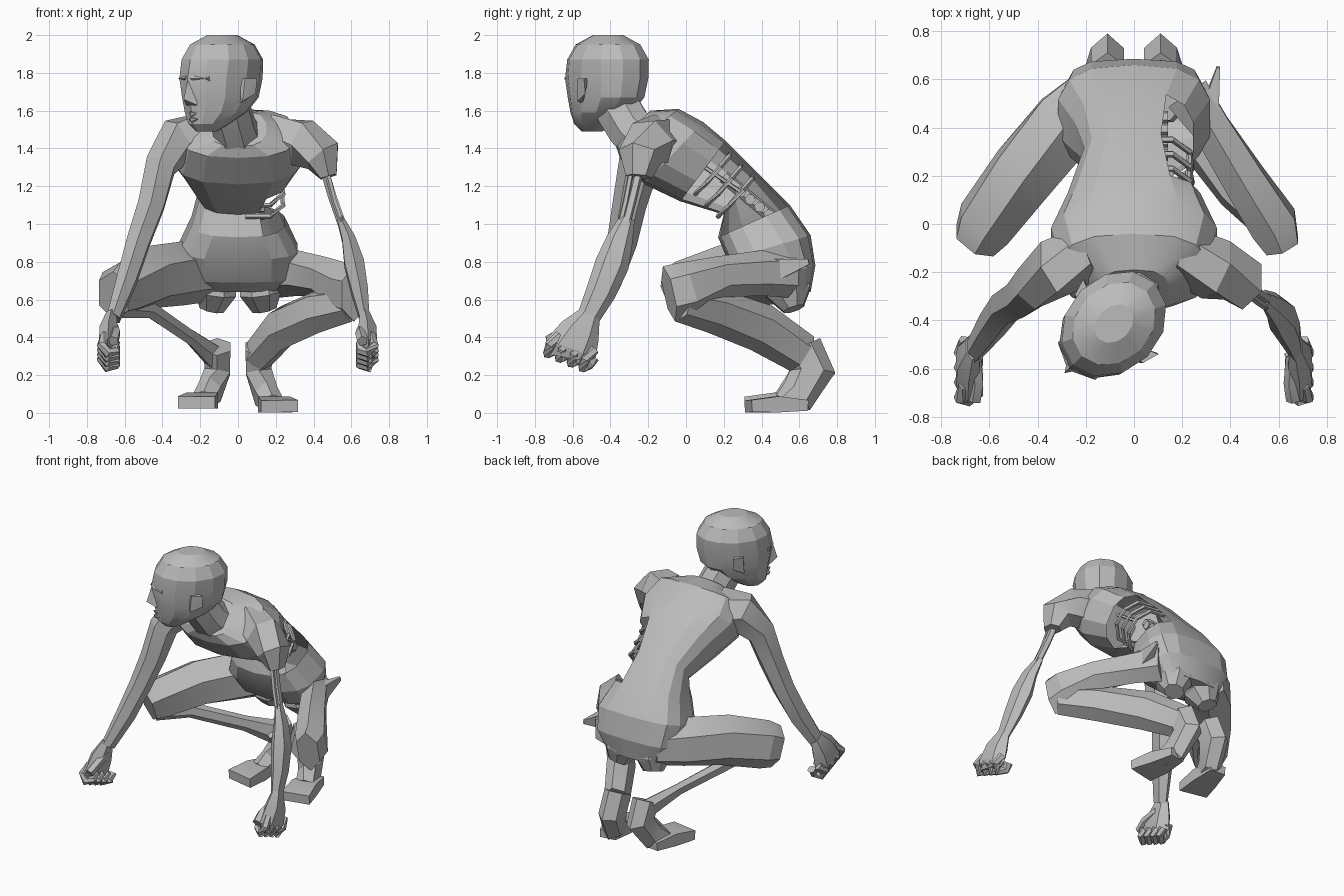
import bpy, bmesh, math
from mathutils import Vector, Matrix

cube = bpy.data.objects.get("Cube")
if cube:
    bpy.data.objects.remove(cube, do_unlink=True)

skin = bpy.data.materials.new("grey skin")
skin.use_nodes = True
GREY = (.5, .5, .5, 1)
skin.diffuse_color = GREY
skin.node_tree.nodes["Principled BSDF"].inputs["Base Color"].default_value = GREY


def finish(name, bm):
    bmesh.ops.recalc_face_normals(bm, faces=bm.faces)
    mesh = bpy.data.meshes.new(name)
    bm.to_mesh(mesh)
    bm.free()
    mesh.materials.append(skin)
    obj = bpy.data.objects.new(name, mesh)
    bpy.context.collection.objects.link(obj)
    return obj


def loft(rings):
    """Skin a list of point rings; returns the mesh and its bands of faces."""
    bm = bmesh.new()
    loops = [[bm.verts.new(p) for p in ring] for ring in rings]
    bands = []
    for low, high in zip(loops, loops[1:]):
        n = len(low)
        bands.append([bm.faces.new((low[i], low[(i + 1) % n], high[(i + 1) % n], high[i]))
                      for i in range(n)])
    bm.faces.new(loops[0][::-1])
    bm.faces.new(loops[-1])
    return bm, bands


def tube(name, path, sides=6, ref=(1, 0, 0)):
    """Limb along (x, y, z, sideways radius, other radius) stations."""
    pts = [Vector(s[:3]) for s in path]
    rings = []
    for i, station in enumerate(path):
        before = pts[i] - pts[i - 1] if i else pts[1] - pts[0]
        after = pts[i + 1] - pts[i] if i + 1 < len(pts) else before
        t = (before.normalized() + after.normalized()).normalized()
        u = Vector(ref)
        u = (u - t * u.dot(t)).normalized()
        v = t.cross(u)
        ring = []
        for k in range(sides):
            a = math.tau * (k + .5) / sides
            ring.append(pts[i] + u * station[3] * math.cos(a) + v * station[4] * math.sin(a))
        rings.append(ring)
    return finish(name, loft(rings)[0])


def rod(name, points, radius, sides=5):
    return tube(name, [(*p, radius, radius) for p in points], sides, (.3, .2, 1))


def power(value, e):
    return math.copysign(abs(value) ** e, value)


# Torso: each section is a back point, a front point, a half width and a roundness
sections = [
    ((-.19, 1.60), (-.37, 1.41), .15, .75),
    ((-.04, 1.61), (-.35, 1.35), .31, .75),
    ((.09, 1.54), (-.22, 1.21), .35, .75),
    ((.21, 1.44), (-.03, 1.12), .28, .75),
    ((.38, 1.27), (.20, 1.05), .21, .75),
    ((.55, 1.10), (.17, .93), .25, .75),
    ((.66, .94), (.22, .81), .32, .7),
    ((.685, .78), (.32, .69), .29, .6),
    ((.66, .64), (.42, .64), .22, .7),
]
SIDES = 14
rings = []
for back, front, half, e in sections:
    b, f = Vector((0, *back)), Vector((0, *front))
    ring = []
    for i in range(SIDES):
        a = math.tau * i / SIDES
        p = b.lerp(f, .5 - .5 * power(math.cos(a), e))
        p.x = half * power(math.sin(a), e)
        ring.append(p)
    rings.append(ring)
bm, bands = loft(rings)
# Open wound in the left flank
wound = [f for band in bands[3:5] for f in band if f.calc_center_median().x > .1]
bmesh.ops.delete(bm, geom=wound, context='FACES')
finish("torso", bm)

# Buttocks
for s, side in ((-1, "right"), (1, "left")):
    tube(side + "_buttock", [(s * .11, .53, .78, .10, .11), (s * .12, .54, .64, .12, .13),
                             (s * .14, .57, .55, .07, .06)], 8)

# Bare ribs and lower spine inside the wound
for i in range(3):
    y, z = .2 + .06 * i, 1.37 - .06 * i
    rod("rib", [(.04, y + .03, z), (.16, y + .03, z - .01), (.23, y - .02, z - .07),
                (.24, y - .09, z - .15), (.17, y - .15, z - .21), (.04, y - .15, z - .21)], .014)
rod("rib_strut", [(.22, .1, 1.3), (.23, .29, 1.17)], .012)
for i in range(4):
    y, z = .29 + .05 * i, 1.17 - .04 * i
    rod("vertebra", [(.02, y, z), (.14, y, z)], .03, 6)
rod("lower_spine", [(.06, .2, 1.25), (.08, .5, 1.0)], .035, 6)

# Neck
tube("neck", [(0, -.20, 1.42, .15, .15), (-.02, -.30, 1.51, .12, .13),
              (-.06, -.38, 1.64, .12, .13)], 8)

# Head: turned to its right, built from level rings
turn = Matrix.Translation((-.09, -.42, 0)) @ Matrix.Rotation(math.radians(-45), 4, 'Z')


def face(side, ahead, z):
    return turn @ Vector((side, -ahead, z))


levels = [  # height, shift ahead, half length, half width
    (1.49, .11, .06, .05), (1.53, .09, .12, .10), (1.59, .04, .18, .15),
    (1.67, .005, .23, .175), (1.77, 0, .25, .19), (1.87, -.01, .24, .195),
    (1.95, -.01, .19, .155), (2.0, -.01, .09, .07)]
bm, _ = loft([[face(w * math.sin(math.tau * i / 12), c + l * math.cos(math.tau * i / 12), z)
               for i in range(12)] for z, c, l, w in levels])
finish("head", bm)


def wedge(name, corners):
    bm = bmesh.new()
    for c in corners:
        bm.verts.new(face(*c))
    bmesh.ops.convex_hull(bm, input=bm.verts)
    return finish(name, bm)


wedge("nose", [(0, .25, 1.76), (0, .28, 1.66), (.04, .22, 1.63), (-.04, .22, 1.63),
               (.025, .2, 1.76), (-.025, .2, 1.76), (0, .21, 1.62)])
for z in (1.585, 1.555):
    wedge("lip", [(.055, .16, z), (-.055, .16, z), (0, .235, z + .01),
                  (0, .225, z - .015), (.03, .21, z), (-.03, .21, z)])
for s in (-1, 1):
    wedge("brow", [(s * .02, .252, 1.77), (s * .11, .21, 1.77), (s * .11, .17, 1.80),
                   (s * .02, .23, 1.80), (s * .03, .22, 1.745), (s * .11, .18, 1.745)])
    wedge("ear", [(s * .16, .03, 1.77), (s * .16, .02, 1.64), (s * .19, .03, 1.65),
                  (s * .22, -.05, 1.77), (s * .21, -.05, 1.69), (s * .17, -.03, 1.77),
                  (s * .2, .02, 1.77)])

# Right arm, whole
tube("right_arm", [(-.18, -.12, 1.46, .12, .14), (-.32, -.18, 1.44, .12, .14),
                   (-.41, -.25, 1.31, .09, .11), (-.46, -.30, 1.1, .08, .09),
                   (-.53, -.34, .9, .07, .08), (-.59, -.42, .7, .06, .08),
                   (-.66, -.52, .5, .04, .06)])

# Left arm, worn to the bone above the elbow
tube("left_shoulder", [(.18, -.12, 1.46, .12, .13), (.34, -.19, 1.43, .13, .14),
                       (.45, -.24, 1.36, .11, .12), (.48, -.25, 1.25, .05, .07)])
rod("left_arm_bone", [(.45, -.24, 1.32), (.50, -.28, 1.15), (.57, -.33, .95)], .025)
rod("left_arm_sinew", [(.47, -.29, 1.28), (.51, -.32, 1.12), (.57, -.36, .95)], .015)
tube("left_forearm", [(.54, -.31, 1.03, .02, .04), (.585, -.35, .92, .04, .07),
                      (.615, -.39, .79, .06, .09), (.645, -.45, .64, .05, .08),
                      (.67, -.52, .5, .03, .06)])

# Fists
for s, side in ((-1, "right"), (1, "left")):
    tube(side + "_palm", [(s * .67, -.51, .52, .03, .06), (s * .685, -.56, .43, .055, .11),
                          (s * .69, -.61, .34, .055, .14), (s * .69, -.62, .29, .035, .10)])
    for k in range(4):
        y, z = -.72 + .062 * k, .35 - .025 * k
        rod(side + "_finger", [(s * .70, y + .05, z + .06), (s * .72, y, z + .01),
                               (s * .69, y - .01, z - .035), (s * .65, y + .02, z - .02),
                               (s * .65, y + .05, z + .02)], .028, 6)
    rod(side + "_thumb", [(s * .66, -.55, .45), (s * .65, -.66, .42), (s * .66, -.73, .38)], .03)

# Right leg, shin worn thin
tube("right_thigh", [(-.14, .56, .74, .13, .15), (-.28, .42, .74, .16, .17),
                     (-.46, .21, .72, .15, .17), (-.62, .0, .65, .13, .16),
                     (-.66, -.07, .62, .10, .14)])
tube("right_shin", [(-.62, -.02, .58, .06, .08), (-.47, .14, .55, .04, .05),
                    (-.25, .44, .40, .03, .05), (-.13, .62, .30, .05, .08)])

# Left leg, thigh wasted with a torn hip
tube("left_thigh", [(.22, .54, .74, .11, .13), (.32, .40, .74, .09, .12),
                    (.46, .18, .72, .10, .11), (.58, .0, .65, .11, .15),
                    (.615, -.09, .63, .08, .15)])
tube("left_hip_flap", [(.30, .40, .74, .07, .11), (.35, .65, .80, .01, .02)], 4)
tube("left_shin", [(.60, -.03, .58, .08, .10), (.43, .15, .54, .10, .12),
                   (.23, .40, .45, .09, .13), (.11, .62, .31, .08, .11)])

# Feet: tapered heel held high, flat square toes
for s, side, lift in ((-1, "right", .02), (1, "left", 0)):
    tube(side + "_heel", [(s * .11, .61, .35, .08, .11), (s * .11, .67, .22, .08, .12),
                          (s * .15, .59, .09 + lift, .07, .10),
                          (s * .18, .50, .05 + lift, .07, .05)])
    tube(side + "_toes", [(s * .17, .64, .04 + lift, .08, .04),
                          (s * .19, .48, .045 + lift, .12, .06),
                          (s * .22, .33, .035 + lift, .14, .045)], 4)

# Facet-keeping shading
for obj in bpy.context.scene.objects:
    obj.select_set(obj.type == 'MESH')
    if obj.type == 'MESH':
        bpy.context.view_layer.objects.active = obj
bpy.ops.object.shade_smooth_by_angle(angle=math.radians(20))
